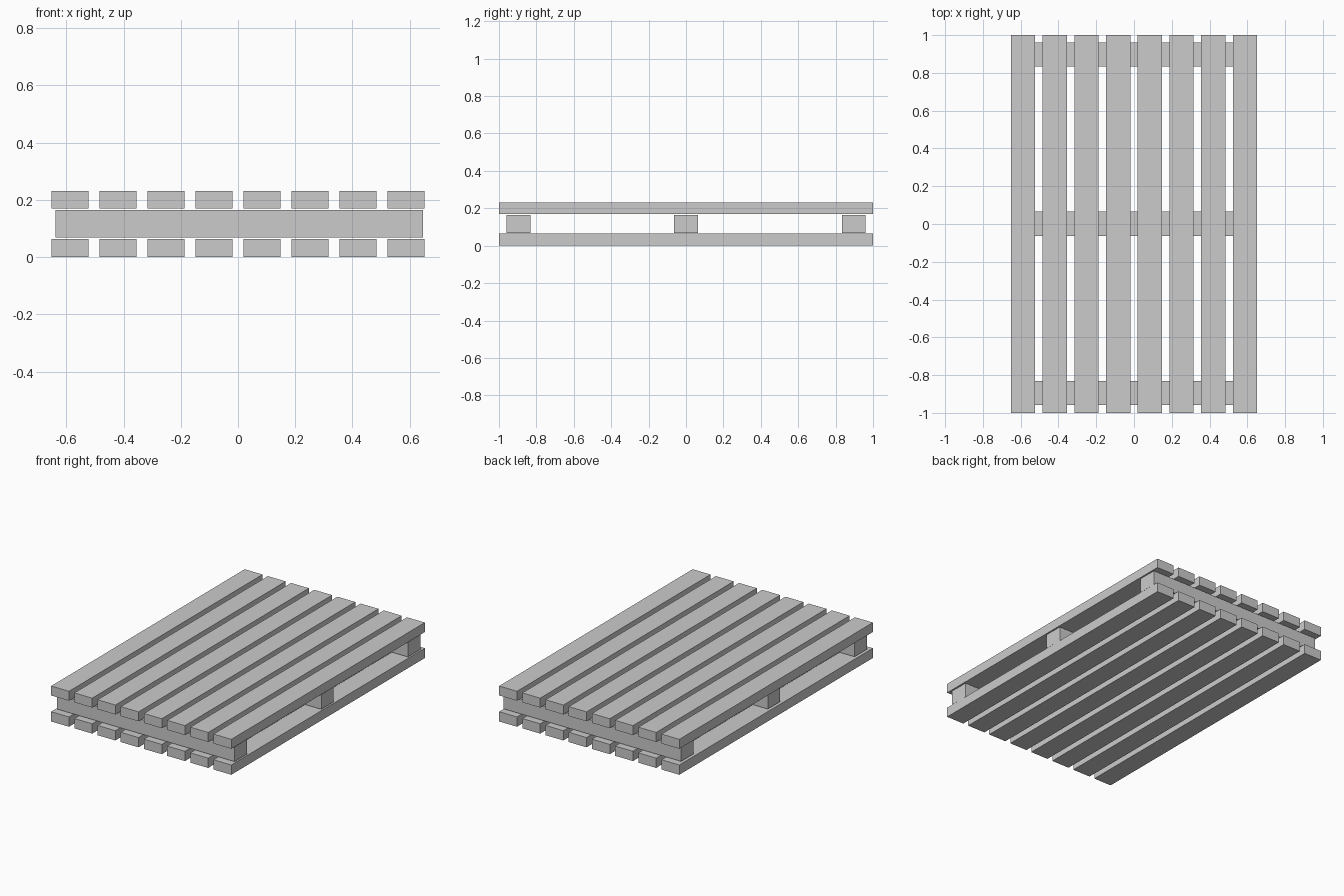
import bpy

if "Cube" in bpy.data.objects:
    bpy.data.objects.remove(bpy.data.objects["Cube"])


def box(name, x, y, z):
    """Box from (min, max) ranges on each axis."""
    bpy.ops.mesh.primitive_cube_add(size=1, location=[(a + b) / 2 for a, b in (x, y, z)])
    ob = bpy.context.object
    ob.name = name
    ob.scale = [b - a for a, b in (x, y, z)]
    bpy.ops.object.transform_apply(location=False, rotation=False, scale=True)
    return ob


SLATS = 8
WIDTH = 0.129
FIRST = -0.5875
PITCH = 2 * -FIRST / (SLATS - 1)

# Long deck slats, bottom and top layers
for layer, z in (("bottom", (0, 0.064)), ("top", (0.17, 0.232))):
    for i in range(SLATS):
        cx = FIRST + i * PITCH
        box(f"{layer}_slat_{i + 1}", (cx - WIDTH / 2, cx + WIDTH / 2), (-1, 1), z)

# Cross beams between the layers
for name, y in (("front", -0.895), ("middle", 0.001), ("back", 0.897)):
    box(f"{name}_beam", (-0.638, 0.647), (y - 0.064, y + 0.064), (0.069, 0.165))
